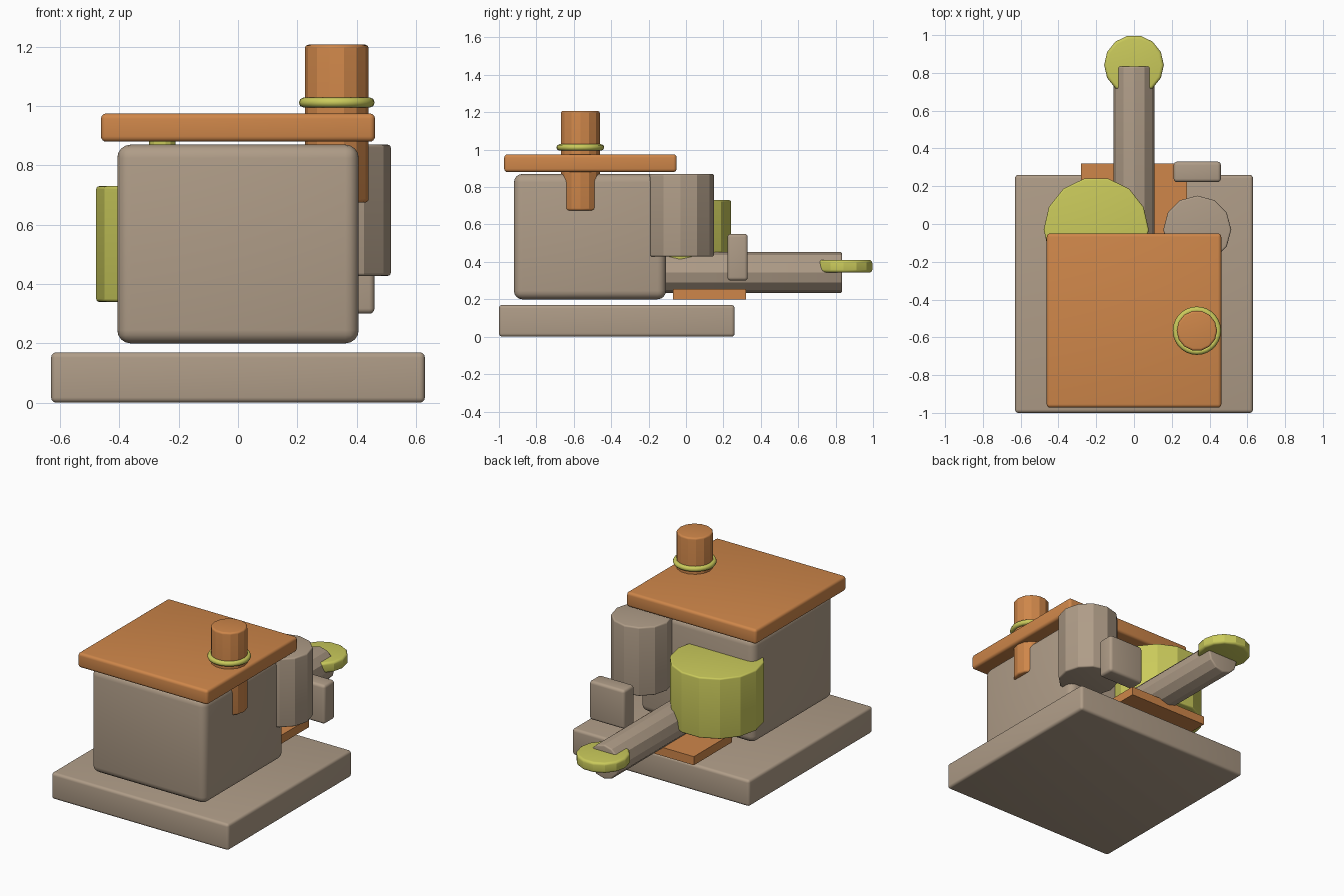
import bpy, bmesh, math
from mathutils import Matrix, Vector

if "Cube" in bpy.data.objects:
    bpy.data.objects.remove(bpy.data.objects["Cube"])


def material(name, rgb):
    m = bpy.data.materials.new(name)
    m.diffuse_color = (*rgb, 1)
    m.use_nodes = True
    m.node_tree.nodes["Principled BSDF"].inputs["Base Color"].default_value = m.diffuse_color
    return m


TAN = material("warm_grey", (0.43, 0.335, 0.245))
ORANGE = material("orange", (0.62, 0.24, 0.068))
GREEN = material("yellow_green", (0.59, 0.59, 0.105))


def finish(name, bm, mat, bevel=0.0):
    # round only the hard edges, then keep facets crisp
    if bevel:
        edges = [e for e in bm.edges if e.calc_face_angle(0) > math.radians(40)]
        bmesh.ops.bevel(bm, geom=edges, offset=bevel, segments=4,
                        profile=0.5, affect='EDGES', clamp_overlap=True)
    bmesh.ops.recalc_face_normals(bm, faces=bm.faces[:])
    mesh = bpy.data.meshes.new(name)
    bm.to_mesh(mesh)
    bm.free()
    mesh.materials.append(mat)
    ob = bpy.data.objects.new(name, mesh)
    bpy.context.collection.objects.link(ob)
    bpy.context.view_layer.objects.active = ob
    ob.select_set(True)
    bpy.ops.object.shade_smooth_by_angle(angle=math.radians(24))
    ob.select_set(False)
    return ob


def box(name, lo, hi, mat, bevel=0.0):
    lo, hi = Vector(lo), Vector(hi)
    bm = bmesh.new()
    bmesh.ops.create_cube(bm, size=1, matrix=Matrix.Translation((lo + hi) / 2)
                          @ Matrix.Diagonal((*(hi - lo), 1)))
    return finish(name, bm, mat, bevel)


def cylinder(name, start, end, r, sides, mat, bevel=0.0):
    # first vertex points to +y for upright cylinders
    start, end = Vector(start), Vector(end)
    d = end - start
    rot = d.to_track_quat('Z', 'Y').to_matrix().to_4x4() if d.y else Matrix.Rotation(math.pi / 2, 4, 'Z')
    bm = bmesh.new()
    bmesh.ops.create_cone(bm, cap_ends=True, segments=sides, radius1=r, radius2=r,
                          depth=d.length, matrix=Matrix.Translation((start + end) / 2) @ rot)
    return finish(name, bm, mat, bevel)


# base slab, main cabin, roof and floor plate
box("base_slab", (-0.63, -1.0, 0.0), (0.63, 0.26, 0.17), TAN, 0.018)
box("cabin", (-0.407, -0.92, 0.2), (0.407, -0.107, 0.87), TAN, 0.045)
box("roof", (-0.462, -0.972, 0.88), (0.462, -0.05, 0.975), ORANGE, 0.018)
box("floor_plate", (-0.28, -0.07, 0.2), (0.28, 0.32, 0.255), ORANGE)

# chimney with its collar, and the small peg under the roof
cylinder("chimney", (0.333, -0.565, 0.675), (0.333, -0.565, 1.207), 0.107, 14, ORANGE, 0.012)
bpy.ops.mesh.primitive_torus_add(location=(0.333, -0.565, 1.012), major_radius=0.111,
                                 minor_radius=0.017, major_segments=28, minor_segments=8)
collar = bpy.context.object
collar.name = "chimney_collar"
collar.data.materials.append(GREEN)
bpy.ops.object.shade_smooth_by_angle(angle=math.radians(50))
collar.select_set(False)
cylinder("roof_peg", (-0.255, -0.56, 0.8), (-0.255, -0.56, 0.885), 0.045, 14, GREEN)

# drums behind the cabin
cylinder("large_drum", (-0.2, -0.03, 0.34), (-0.2, -0.03, 0.73), 0.278, 14, GREEN, 0.01)
cylinder("small_drum", (0.335, -0.03, 0.428), (0.335, -0.03, 0.87), 0.18, 12, TAN, 0.01)

# long pipe with a flat disc through its end
cylinder("pipe", (0, -0.2, 0.343), (0, 0.835, 0.343), 0.109, 12, TAN, 0.01)
cylinder("pipe_disc", (0, 0.842, 0.343), (0, 0.842, 0.41), 0.158, 14, GREEN, 0.016)

# small rear box
box("rear_box", (0.21, 0.222, 0.3), (0.46, 0.33, 0.55), TAN, 0.018)
